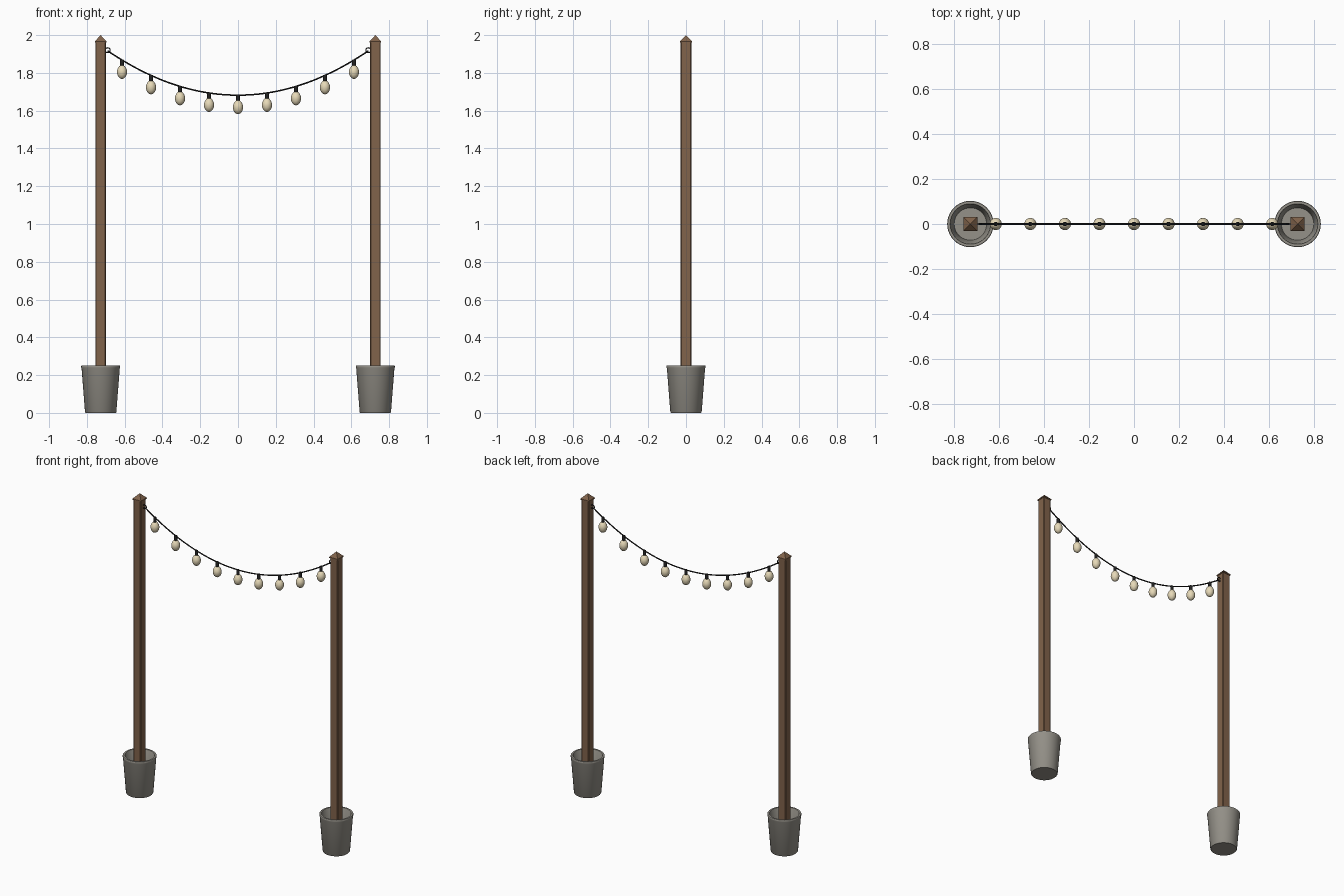
import bpy, bmesh, math
from mathutils import Matrix

if "Cube" in bpy.data.objects:
    bpy.data.objects.remove(bpy.data.objects["Cube"])

POST_X = 0.727
HOOK_X, HOOK_Z, LOW_Z = 0.69, 1.917, 1.682


def material(name, rgb):
    m = bpy.data.materials.new(name)
    m.diffuse_color = (*rgb, 1)
    m.use_nodes = True
    m.node_tree.nodes["Principled BSDF"].inputs["Base Color"].default_value = m.diffuse_color
    return m


WOOD = material("wood", (0.22, 0.125, 0.07))
STONE = material("stone", (0.30, 0.285, 0.25))
BLACK = material("black_rubber", (0.015, 0.015, 0.015))
GLASS = material("cream_glass", (0.80, 0.70, 0.48))


def finish(name, bm, mat, loc=(0, 0, 0), smooth=True):
    bmesh.ops.recalc_face_normals(bm, faces=bm.faces[:])
    me = bpy.data.meshes.new(name)
    bm.to_mesh(me)
    bm.free()
    me.materials.append(mat)
    ob = bpy.data.objects.new(name, me)
    ob.location = loc
    bpy.context.collection.objects.link(ob)
    if smooth:
        bpy.ops.object.select_all(action='DESELECT')
        ob.select_set(True)
        bpy.context.view_layer.objects.active = ob
        bpy.ops.object.shade_smooth_by_angle(angle=math.radians(35))
    return ob


def lathe(name, profile, mat, loc, steps):
    bm = bmesh.new()
    vs = [bm.verts.new((r, 0, z)) for r, z in profile]
    es = [bm.edges.new(p) for p in zip(vs, vs[1:])]
    bmesh.ops.spin(bm, geom=vs + es, cent=(0, 0, 0), axis=(0, 0, 1),
                   angle=math.tau, steps=steps, use_duplicate=False)
    bmesh.ops.remove_doubles(bm, verts=bm.verts[:], dist=1e-5)
    return finish(name, bm, mat, loc)


def cable_z(x):
    return LOW_Z + (HOOK_Z - LOW_Z) * (x / HOOK_X) ** 2


def tube(name, points, radius, cyclic=False):
    cu = bpy.data.curves.new(name, 'CURVE')
    cu.dimensions = '3D'
    cu.bevel_depth = radius
    cu.bevel_resolution = 2
    cu.use_fill_caps = True
    sp = cu.splines.new('POLY')
    sp.points.add(len(points) - 1)
    for p, co in zip(sp.points, points):
        p.co = (*co, 1)
    sp.use_cyclic_u = cyclic
    cu.materials.append(BLACK)
    ob = bpy.data.objects.new(name, cu)
    bpy.context.collection.objects.link(ob)


for side, label in ((-1, "left"), (1, "right")):
    x = side * POST_X
    # hollow tapered planter
    lathe(label + "_planter",
          [(0, 0), (0.08, 0), (0.083, 0.004), (0.101, 0.235), (0.103, 0.24),
           (0.103, 0.248), (0.101, 0.251), (0.09, 0.251), (0.088, 0.248),
           (0.072, 0.025), (0, 0.025)], STONE, (x, 0, 0), 40)

    # square post with eased edges
    bm = bmesh.new()
    bmesh.ops.create_cube(bm, size=1, matrix=Matrix.Translation((0, 0, 0.993))
                          @ Matrix.Diagonal((0.056, 0.056, 1.944, 1)))
    upright = [e for e in bm.edges
               if abs(e.verts[0].co.z - e.verts[1].co.z) > 1]
    bmesh.ops.bevel(bm, geom=upright, offset=0.004, segments=1, affect='EDGES')
    finish(label + "_post", bm, WOOD, (x, 0, 0), smooth=False)

    # pyramid cap with a thin lip
    bm = bmesh.new()
    h = 0.031
    rings = [[bm.verts.new((a * h, b * h, z)) for a, b in
              ((-1, -1), (1, -1), (1, 1), (-1, 1))] for z in (1.96, 1.967)]
    apex = bm.verts.new((0, 0, 2.0))
    bm.faces.new(rings[0])
    for i in range(4):
        j = (i + 1) % 4
        bm.faces.new((rings[0][i], rings[0][j], rings[1][j], rings[1][i]))
        bm.faces.new((rings[1][i], rings[1][j], apex))
    finish(label + "_post_cap", bm, WOOD, (x, 0, 0), smooth=False)

    # eye hook screwed into the inner face
    ring = [(side * HOOK_X + 0.013 * math.cos(t), 0,
             HOOK_Z + 0.003 + 0.013 * math.sin(t))
            for t in (math.tau * i / 20 for i in range(20))]
    tube(label + "_eye_hook", ring, 0.003, cyclic=True)
    tube(label + "_hook_stem", [(side * (HOOK_X + 0.011), 0, HOOK_Z + 0.003),
                                (side * 0.72, 0, HOOK_Z + 0.003)], 0.003)

# sagging cable
xs = [HOOK_X * (i / 24 - 1) for i in range(49)]
tube("cable", [(x, 0, cable_z(x)) for x in xs], 0.004)

# hanging bulbs with sockets
for k in range(-4, 5):
    x = k * 0.1535
    loc = (x, 0, cable_z(x))
    lathe(f"socket_{k + 5}", [(0, 0.003), (0.008, 0.003), (0.01, 0), (0.01, -0.032),
                              (0, -0.032)], BLACK, loc, 16)
    lathe(f"bulb_{k + 5}",
          [(0, -0.027), (0.009, -0.028), (0.016, -0.034), (0.022, -0.043),
           (0.026, -0.054), (0.027, -0.064), (0.025, -0.077), (0.020, -0.088),
           (0.012, -0.096), (0.005, -0.0995), (0, -0.1)], GLASS, loc, 24)
